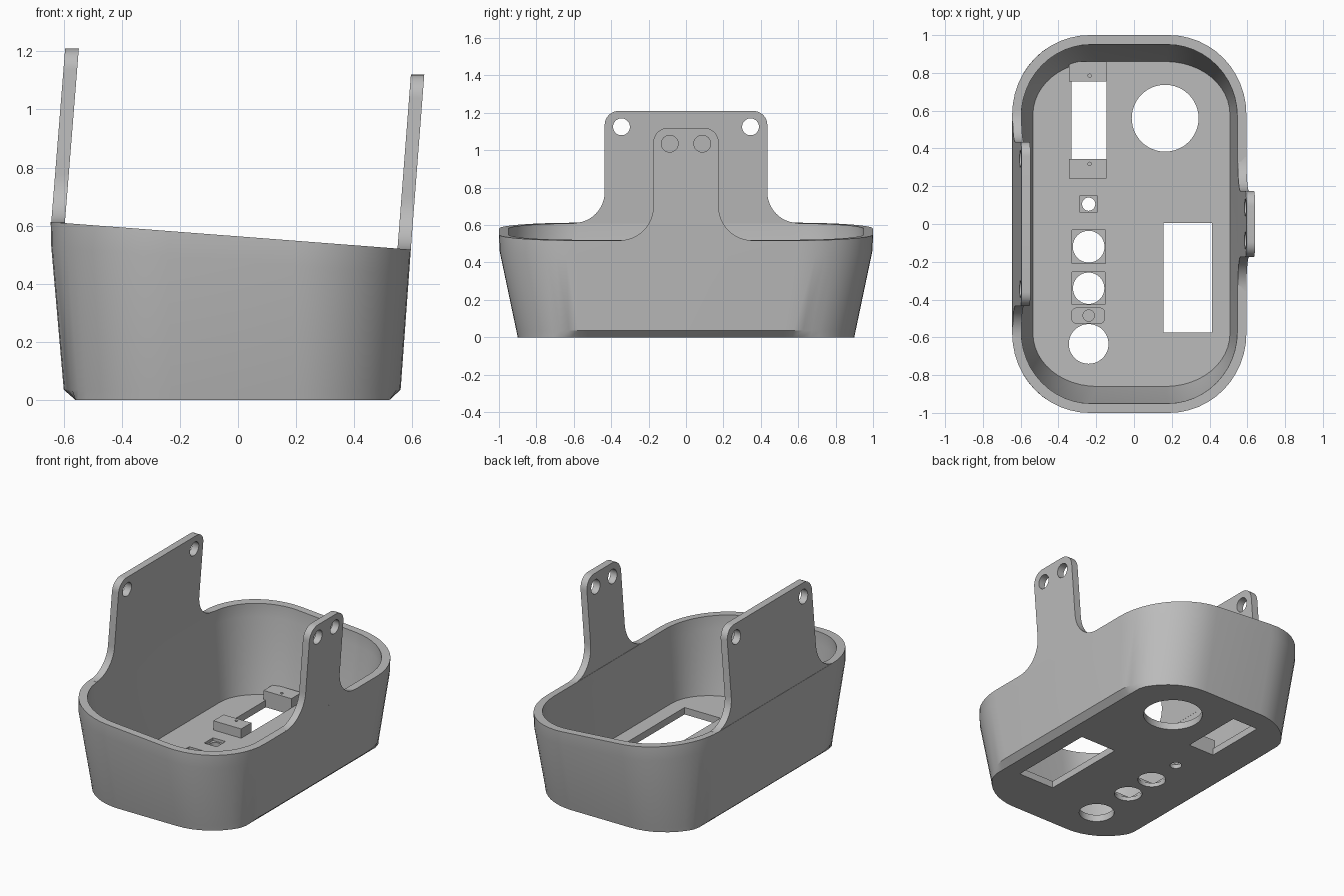
import bpy, bmesh, math
from mathutils import Vector

if "Cube" in bpy.data.objects:
    bpy.data.objects.remove(bpy.data.objects["Cube"])

grey = bpy.data.materials.new("matte_grey")
grey.diffuse_color = (0.5, 0.5, 0.5, 1)
grey.use_nodes = True
grey.node_tree.nodes["Principled BSDF"].inputs["Base Color"].default_value = grey.diffuse_color


def make(name, bm):
    bmesh.ops.recalc_face_normals(bm, faces=bm.faces)
    me = bpy.data.meshes.new(name)
    bm.to_mesh(me)
    bm.free()
    me.materials.append(grey)
    ob = bpy.data.objects.new(name, me)
    bpy.context.collection.objects.link(ob)
    return ob


def prism(name, pts, z0, z1):
    """Extrude a flat outline (x, y) from z0 to z1."""
    bm = bmesh.new()
    f = bm.faces.new([bm.verts.new((x, y, z0)) for x, y in pts])
    top = bmesh.ops.extrude_face_region(bm, geom=[f])["geom"]
    for v in top:
        if isinstance(v, bmesh.types.BMVert):
            v.co.z = z1
    return make(name, bm)


def arc(cx, cy, rx, ry, a0, a1, n):
    return [(cx + rx * math.cos(math.radians(a0 + (a1 - a0) * i / n)),
             cy + ry * math.sin(math.radians(a0 + (a1 - a0) * i / n))) for i in range(n + 1)]


def circle(x, y, r):
    return arc(x, y, r, r, 0, 352.5, 47)


def rounded(x0, x1, y0, y1, rx, ry, n=12):
    return (arc(x1 - rx, y1 - ry, rx, ry, 0, 90, n) + arc(x0 + rx, y1 - ry, rx, ry, 90, 180, n)
            + arc(x0 + rx, y0 + ry, rx, ry, 180, 270, n) + arc(x1 - rx, y0 + ry, rx, ry, 270, 360, n))


def box(x0, x1, y0, y1):
    return [(x0, y0), (x1, y0), (x1, y1), (x0, y1)]


def cut(ob, cutter):
    m = ob.modifiers.new("cut", 'BOOLEAN')
    m.operation, m.solver, m.object = 'DIFFERENCE', 'EXACT', cutter
    bpy.context.view_layer.objects.active = ob
    bpy.ops.object.modifier_apply(modifier=m.name)
    bpy.data.objects.remove(cutter)


def rim_z(x):
    return 0.563 - 0.0766 * x


# Tub: lofted rings from the underside, up the outside, over the sloped rim, down to the floor
FLOOR = 0.045
def flat(z):
    return lambda x: z
rings = [
    (-0.60, 0.56, 0.90, 0.37, 0.38, flat(0)),
    (-0.60, 0.56, 0.907, 0.37, 0.38, flat(0.035)),
    (-0.643, 0.589, 0.997, 0.40, 0.41, lambda x: rim_z(x) - 0.085),
    (-0.645, 0.595, 1.0, 0.41, 0.42, rim_z),
    (-0.597, 0.547, 0.95, 0.37, 0.38, rim_z),
    (-0.595, 0.541, 0.947, 0.36, 0.37, lambda x: rim_z(x) - 0.085),
    (-0.535, 0.508, 0.86, 0.34, 0.28, flat(FLOOR)),
]
bm = bmesh.new()
loops = []
for i, (x0, x1, y, rx, ry, zf) in enumerate(rings):
    pts = rounded(x0, x1, -y, y, rx, ry)
    if i == 0:  # chamfer along the two long sides
        pts = [(min(max(px, -0.56), 0.522), py) for px, py in pts]
    loops.append([bm.verts.new((px, py, zf(px))) for px, py in pts])
for a, b in zip(loops, loops[1:]):
    for i in range(len(a)):
        j = (i + 1) % len(a)
        bm.faces.new((a[i], a[j], b[j], b[i]))
bm.faces.new(loops[0])
bm.faces.new(loops[-1])
tub = make("tub", bm)

# Openings through the floor
for pts in (circle(0.165, 0.56, 0.177), box(0.155, 0.413, -0.575, 0.005),
            box(-0.33, -0.145, 0.345, 0.755), circle(-0.24, 0.105, 0.035),
            circle(-0.24, -0.12, 0.084), circle(-0.24, -0.34, 0.083),
            circle(-0.24, -0.635, 0.105)):
    cut(tub, prism("cutter", pts, -0.1, 0.2))

# Shallow recesses in the floor
for y, h in ((0.105, 0.045), (-0.12, 0.088), (-0.34, 0.087)):
    cut(tub, prism("cutter", box(-0.24 - h, -0.24 + h, y - h, y + h), 0.027, 0.2))
cut(tub, prism("cutter", rounded(-0.33, -0.155, -0.525, -0.445, 0.025, 0.025, 4), 0.033, 0.2))
cut(tub, prism("cutter", circle(-0.24, -0.485, 0.03), 0.02, 0.2))

# Mounting blocks at both ends of the slot, each with a screw hole
blocks = []
for name, y0, y1, hy in (("rear_block", 0.755, 0.86, 0.785), ("front_block", 0.24, 0.345, 0.318)):
    b = prism(name, box(-0.345, -0.145, y0, y1), FLOOR - 0.005, FLOOR + 0.06)
    cut(b, prism("cutter", circle(-0.235, hy, 0.009), FLOOR + 0.02, 0.3))
    blocks.append(b)


# Upright tabs: filleted outline in y and z, leaning with the wall
def tab(name, half, base, top, corner, fillet, hole_y, hole_z, x_out, lean, thick):
    right = arc(half + fillet, base + fillet, fillet, fillet, 270, 180, 12)
    right += arc(half - corner, top - corner, corner, corner, 0, 90, 8)
    low = [(half + fillet, base - 0.004)]
    side = low + right
    pts = side + [(-y, z) for y, z in reversed(side)]
    ob = prism(name, pts, 0, thick)
    for s in (-1, 1):
        cut(ob, prism("cutter", circle(s * hole_y, hole_z, 0.045), -0.2, 0.3))
    for v in ob.data.vertices:
        y, z, d = v.co
        v.co = Vector((x_out + lean * (z - base) + d, y, z))
    # axes were permuted cyclically, so the winding stays outward
    return ob


left = tab("wide_tab", 0.435, 0.611, 1.21, 0.075, 0.165, 0.345, 1.125, -0.643, 0.08, 0.047)
right = tab("narrow_tab", 0.175, 0.518, 1.12, 0.08, 0.18, 0.087, 1.035, 0.549, 0.077, 0.046)

# Smooth shading on the curved walls, sharp elsewhere
bpy.ops.object.select_all(action='DESELECT')
for ob in [tub, left, right] + blocks:
    ob.select_set(True)
bpy.context.view_layer.objects.active = tub
bpy.ops.object.shade_smooth_by_angle(angle=math.radians(30))
